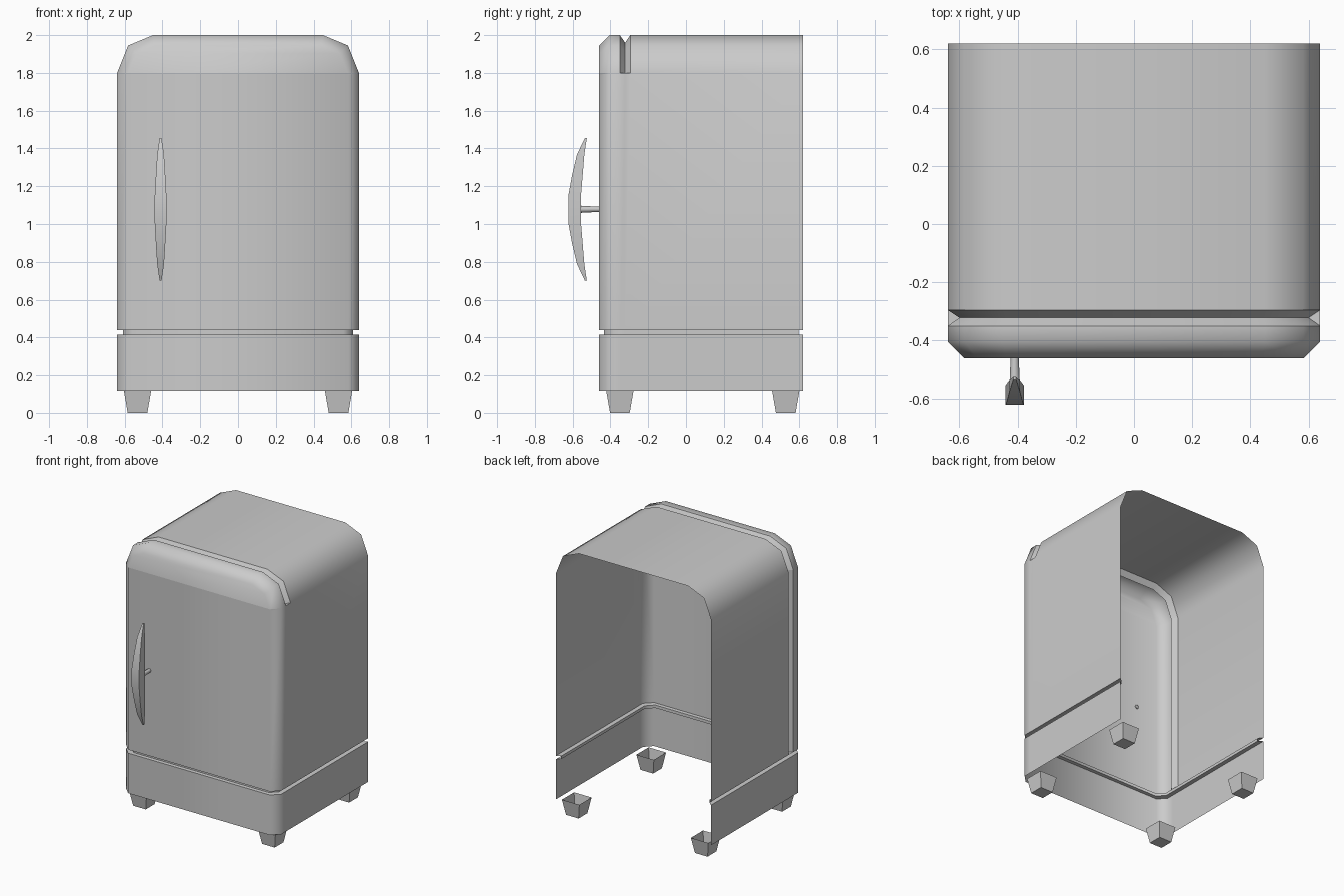
import bpy, bmesh, math

if "Cube" in bpy.data.objects:
    bpy.data.objects.remove(bpy.data.objects["Cube"])


def finish(bm, name, smooth=None):
    bmesh.ops.remove_doubles(bm, verts=bm.verts, dist=0.0005)
    bmesh.ops.recalc_face_normals(bm, faces=bm.faces)
    me = bpy.data.meshes.new(name)
    bm.to_mesh(me)
    bm.free()
    ob = bpy.data.objects.new(name, me)
    bpy.context.collection.objects.link(ob)
    if smooth:
        bpy.ops.object.select_all(action='DESELECT')
        ob.select_set(True)
        bpy.context.view_layer.objects.active = ob
        bpy.ops.object.shade_smooth_by_angle(angle=math.radians(smooth))
    return ob


def loft(bm, rings, closed):
    n = len(rings[0])
    for a, b in zip(rings, rings[1:]):
        for i in range(n if closed else n - 1):
            j = (i + 1) % n
            bm.faces.new((a[i], a[j], b[j], b[i]))


# Cabinet half profile: x, z, inset direction x and z, kind
HALF = [
    (0.64, 0.115, 1, 0, "base"), (0.64, 0.414, 1, 0, "base"),
    (0.64, 0.416, 1, 0, "channel"), (0.64, 0.438, 1, 0, "channel"),
    (0.64, 0.44, 1, 0, "base"), (0.64, 0.44, 1, 0, "side"),
    (0.64, 1.80, 1, 0, "side"), (0.64, 1.80, 1, 0.2, "arch"),
    (0.582, 1.945, 0.77, 0.77, "arch"), (0.45, 2.0, 0.2, 1, "arch"),
]
PROFILE = [(-1, p) for p in HALF] + [(1, p) for p in reversed(HALF)]


def station(bm, y, inset=0.0, seam=0.0):
    ring = []
    for s, (x, z, dx, dz, kind) in PROFILE:
        # the door seam runs over the top and down the opening side only
        d = inset
        if kind == "arch" or (kind == "side" and s < 0):
            d += seam
        px, py, pz = s * (x - dx * d), y, z - dz * d
        if kind == "channel":
            px, py = px * 0.953, 0.08 + (y - 0.08) * 0.953
        ring.append(bm.verts.new((px, py, pz)))
    return ring


# Cabinet shell, open at the back and bottom
bm = bmesh.new()
rings = [station(bm, 0.62), station(bm, -0.295), station(bm, -0.322, seam=0.04),
         station(bm, -0.35), station(bm, -0.405), station(bm, -0.46, inset=0.055)]
loft(bm, rings, False)
front = rings[-1]
for i in range(len(HALF) - 1):
    bm.faces.new((front[i], front[i + 1], front[-2 - i], front[-1 - i]))
finish(bm, "cabinet", 50)

# Tapered feet, open on top
for name, cx, cy in (("front_left_foot", -0.532, -0.35), ("front_right_foot", 0.532, -0.35),
                     ("back_left_foot", -0.532, 0.528), ("back_right_foot", 0.532, 0.528)):
    bm = bmesh.new()
    rings = [[bm.verts.new((cx + u * r, cy + v * r, z))
              for u, v in ((-1, -1), (1, -1), (1, 1), (-1, 1))]
             for r, z in ((0.072, 0.115), (0.052, 0.0))]
    loft(bm, rings, True)
    bm.faces.new(rings[-1])
    finish(bm, name)

# Bowed handle: height offset, half width, outer y, inner y
SECTIONS = [(0.378, 0.005, -0.535, -0.525), (0.29, 0.018, -0.577, -0.538),
            (0.18, 0.025, -0.603, -0.547), (0.07, 0.031, -0.623, -0.556)]
sections = SECTIONS + [(-h, w, o, i) for h, w, o, i in reversed(SECTIONS)]
bm = bmesh.new()
rings = [[bm.verts.new((-0.41 + x, y, 1.078 + h))
          for x, y in ((-w, o), (w, o), (w, i), (-w, i))] for h, w, o, i in sections]
loft(bm, rings, True)
bm.faces.new(rings[0])
bm.faces.new(rings[-1])
finish(bm, "handle", 30)

# Handle post
bm = bmesh.new()
rings = [[bm.verts.new((-0.41 + r * math.cos(k * math.pi / 4), y,
                        1.078 + r * math.sin(k * math.pi / 4))) for k in range(8)]
         for y, r in ((-0.455, 0.014), (-0.53, 0.017), (-0.56, 0.019))]
loft(bm, rings, True)
finish(bm, "handle_post", 50)
